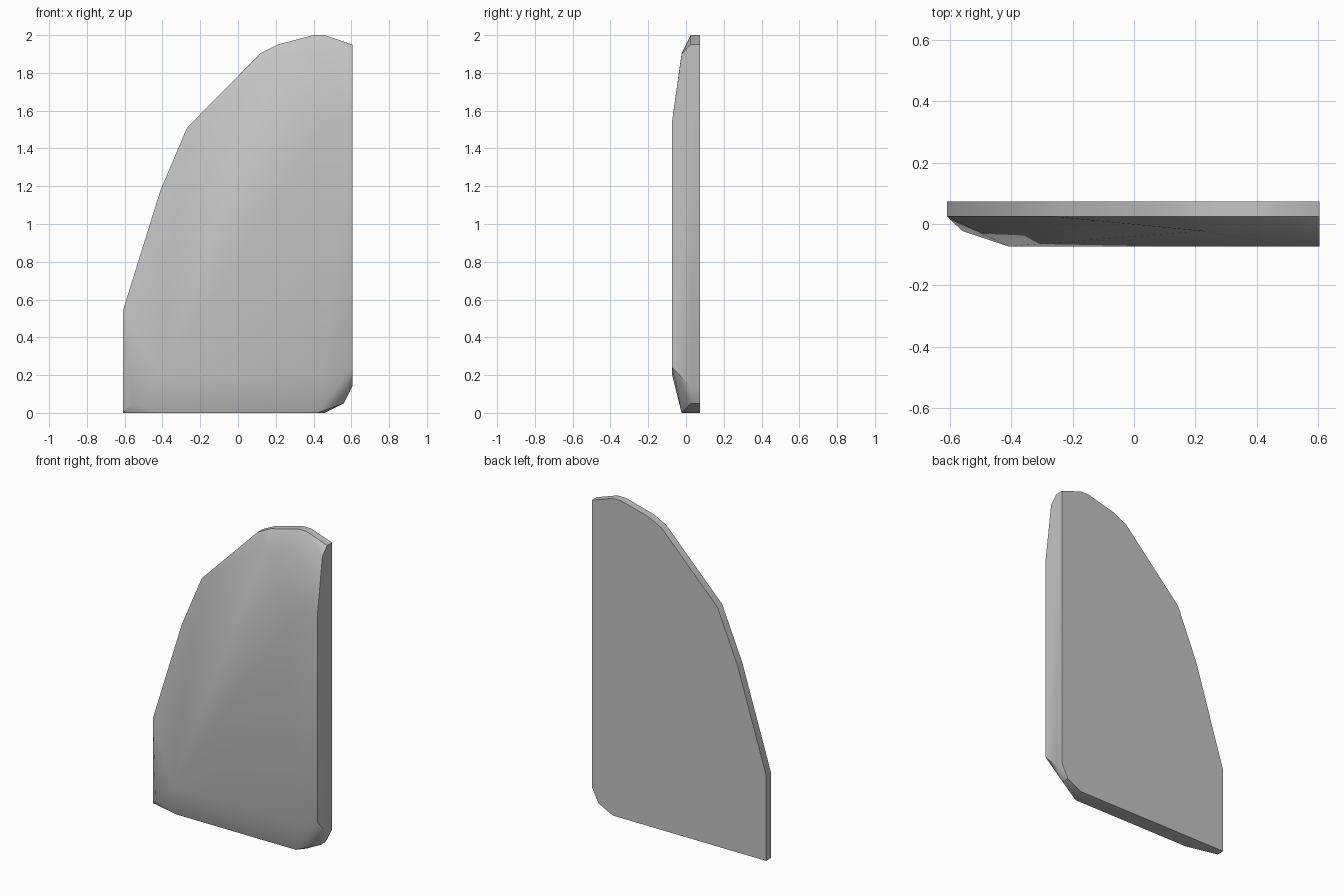
import bpy
import bmesh
import math

cube = bpy.data.objects.get("Cube")
if cube:
    bpy.data.objects.remove(cube, do_unlink=True)

BACK, RIM, MID, FRONT = 0.073, 0.025, -0.023, -0.073

# Plate outline in x, z, shared by the flat back and the thin rim
outline = [(-0.61, 0), (0.46, 0), (0.56, 0.05), (0.605, 0.14),
           (0.605, 1.95), (0.46, 2), (0.40, 2), (0.21, 1.95),
           (0.12, 1.905), (-0.27, 1.51), (-0.41, 1.18), (-0.61, 0.54)]

# Bevel step between the rim and the raised front
bevel = [(-0.56, 0.05), (-0.41, 0), (0.42, 0), (0.605, 1.9),
         (0.42, 1.905), (0.22, 1.88)]

# Flat raised area of the front
plateau = [(-0.41, 0.2), (0.45, 0.2), (0.605, 0.24), (0.605, 1.55),
           (0.52, 1.53), (0.40, 1.43)]

# Skin the layers into one convex tapered plate
bm = bmesh.new()
for depth, layer in ((BACK, outline), (RIM, outline), (MID, bevel), (FRONT, plateau)):
    for x, z in layer:
        bm.verts.new((x, depth, z))
hull = bmesh.ops.convex_hull(bm, input=bm.verts[:])
spare = {v for v in hull["geom_interior"] + hull["geom_unused"]
         if isinstance(v, bmesh.types.BMVert)}
bmesh.ops.delete(bm, geom=list(spare), context="VERTS")
bmesh.ops.dissolve_limit(bm, angle_limit=math.radians(0.3),
                         verts=bm.verts[:], edges=bm.edges[:])
bmesh.ops.recalc_face_normals(bm, faces=bm.faces[:])

mesh = bpy.data.meshes.new("fin_plate")
bm.to_mesh(mesh)
bm.free()
fin = bpy.data.objects.new("fin_plate", mesh)
bpy.context.collection.objects.link(fin)

# Plain grey finish
grey = bpy.data.materials.new("plain_grey")
grey.use_nodes = True
colour = (0.55, 0.55, 0.55, 1)
grey.diffuse_color = colour
grey.node_tree.nodes["Principled BSDF"].inputs["Base Color"].default_value = colour
mesh.materials.append(grey)

# Smooth front with crisp rim edges
bpy.ops.object.select_all(action="DESELECT")
fin.select_set(True)
bpy.context.view_layer.objects.active = fin
bpy.ops.object.shade_smooth_by_angle(angle=math.radians(30))
